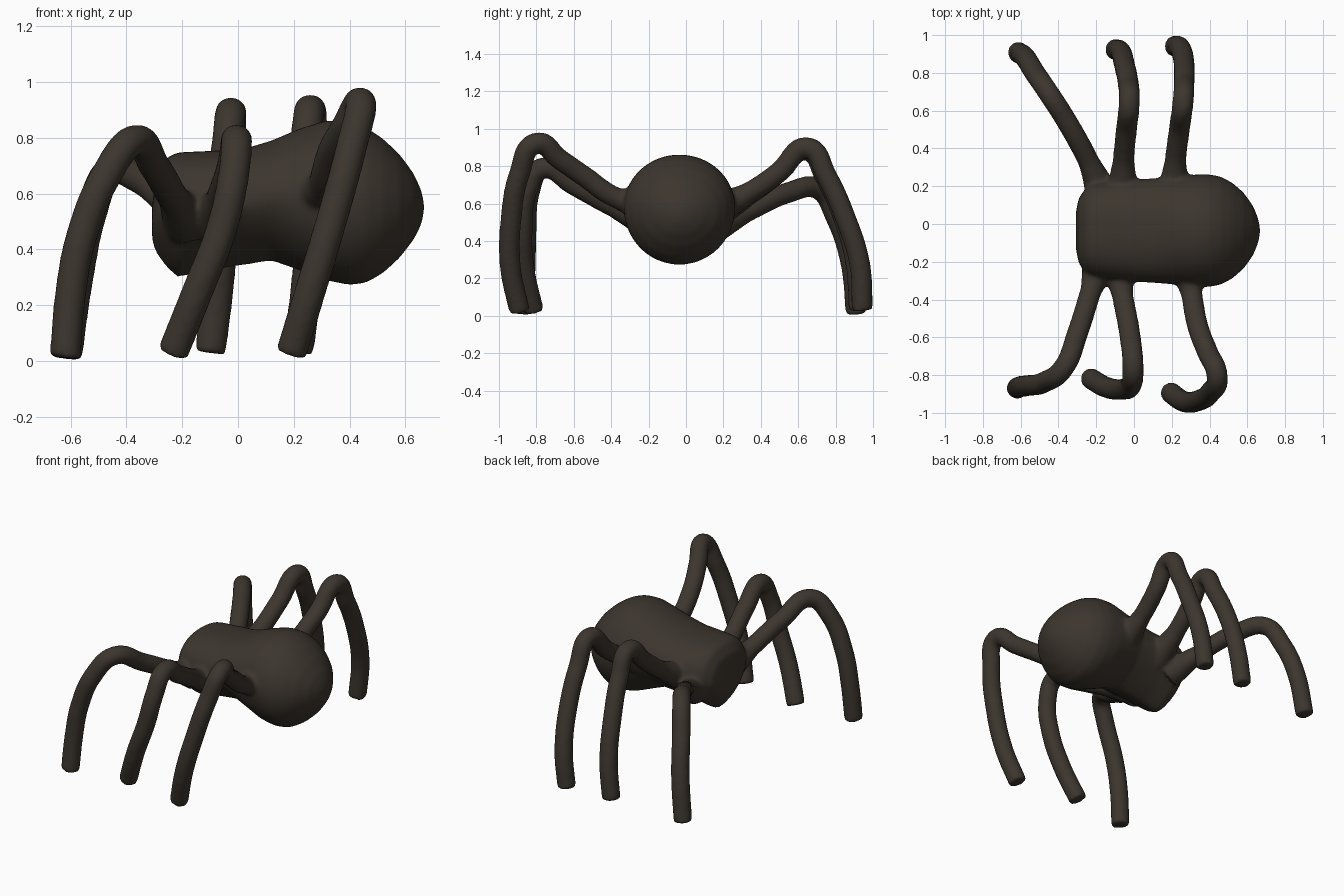
import bpy, bmesh, math

mat = bpy.data.materials.new("dark brown")
mat.diffuse_color = (0.045, 0.036, 0.027, 1)
parts = []


def spow(v, p):
    return math.copysign(abs(v) ** p, v)


# body: rings along x (x, top z, bottom z, half width, boxiness above, boxiness below)
rings = [
    (-0.308, 0.56, 0.43, 0.10, 2.2, 1.6), (-0.292, 0.67, 0.385, 0.175, 2.5, 1.5),
    (-0.255, 0.73, 0.335, 0.225, 2.5, 1.4), (-0.215, 0.748, 0.298, 0.25, 2.5, 1.35),
    (-0.10, 0.753, 0.325, 0.265, 2.4, 1.35), (0.02, 0.76, 0.343, 0.272, 2.3, 1.4),
    (0.12, 0.79, 0.36, 0.278, 2.1, 1.55), (0.22, 0.833, 0.325, 0.286, 2, 1.8),
    (0.32, 0.863, 0.288, 0.297, 2, 2), (0.40, 0.860, 0.272, 0.298, 2, 2),
    (0.46, 0.837, 0.28, 0.286, 2, 2), (0.52, 0.797, 0.315, 0.254, 2, 2),
    (0.58, 0.740, 0.37, 0.202, 2, 2), (0.63, 0.672, 0.435, 0.132, 2, 2),
    (0.656, 0.615, 0.485, 0.07, 2, 2), (0.668, 0.565, 0.535, 0.015, 2, 2),
]
N = 48
bm = bmesh.new()
loops = []
for x, top, bot, hw, eu, el in rings:
    mid = (top + bot) / 2 + 0.01
    loop = []
    for i in range(N):
        a = 2 * math.pi * i / N
        e = eu if math.sin(a) >= 0 else el
        h = top - mid if math.sin(a) >= 0 else mid - bot
        loop.append(bm.verts.new((x, -0.035 + hw * spow(math.cos(a), 2 / e),
                                  mid + h * spow(math.sin(a), 2 / e))))
    loops.append(loop)
for a, b in zip(loops, loops[1:]):
    for i in range(N):
        j = (i + 1) % N
        bm.faces.new((a[i], a[j], b[j], b[i]))
bm.faces.new(loops[0])
bm.faces.new(loops[-1])
bmesh.ops.recalc_face_normals(bm, faces=bm.faces)
me = bpy.data.meshes.new("insect_body")
bm.to_mesh(me)
bm.free()
body = bpy.data.objects.new("insect_body_and_legs", me)
bpy.context.collection.objects.link(body)
parts.append(body)

# legs: centre line of each from hip over the knee to the foot
legs = {
    "front_leg_right": [(-0.18, -0.20, 0.50), (-0.23, -0.36, 0.58), (-0.30, -0.58, 0.70),
                        (-0.375, -0.765, 0.79), (-0.47, -0.835, 0.67), (-0.56, -0.855, 0.45),
                        (-0.60, -0.86, 0.24), (-0.62, -0.87, 0.01)],
    "middle_leg_right": [(-0.09, -0.20, 0.50), (-0.06, -0.38, 0.58), (-0.02, -0.60, 0.70),
                         (-0.005, -0.77, 0.79), (-0.015, -0.85, 0.67), (-0.06, -0.875, 0.47),
                         (-0.145, -0.865, 0.25), (-0.235, -0.815, 0.025)],
    "rear_leg_right": [(0.28, -0.22, 0.60), (0.305, -0.37, 0.63), (0.34, -0.55, 0.75),
                       (0.39, -0.68, 0.84), (0.44, -0.80, 0.925), (0.405, -0.89, 0.76),
                       (0.34, -0.935, 0.52), (0.265, -0.94, 0.27), (0.19, -0.89, 0.025)],
    "front_leg_left": [(-0.16, 0.14, 0.47), (-0.24, 0.33, 0.56), (-0.36, 0.55, 0.66),
                       (-0.46, 0.705, 0.68), (-0.525, 0.80, 0.53), (-0.575, 0.88, 0.29),
                       (-0.615, 0.91, 0.01)],
    "middle_leg_left": [(-0.06, 0.14, 0.54), (-0.055, 0.34, 0.65), (-0.04, 0.50, 0.77),
                        (-0.025, 0.645, 0.89), (-0.03, 0.74, 0.75), (-0.05, 0.84, 0.53),
                        (-0.07, 0.91, 0.27), (-0.10, 0.925, 0.03)],
    "rear_leg_left": [(0.21, 0.14, 0.56), (0.22, 0.34, 0.66), (0.24, 0.50, 0.77),
                      (0.26, 0.65, 0.90), (0.265, 0.75, 0.75), (0.265, 0.85, 0.53),
                      (0.245, 0.93, 0.27), (0.215, 0.942, 0.03)],
}
for name, pts in legs.items():
    cu = bpy.data.curves.new(name, 'CURVE')
    cu.dimensions = '3D'
    cu.bevel_depth = 0.057
    cu.bevel_resolution = 6
    cu.use_fill_caps = True
    cu.resolution_u = 8
    sp = cu.splines.new('BEZIER')
    sp.bezier_points.add(len(pts) - 1)
    for i, (bp, p) in enumerate(zip(sp.bezier_points, pts)):
        bp.co = p
        bp.handle_left_type = bp.handle_right_type = 'AUTO'
        bp.radius = 1.6 if i == 0 else 1.0
    ob = bpy.data.objects.new(name, cu)
    bpy.context.collection.objects.link(ob)
    parts.append(ob)

# turn legs to meshes and join with the body
bpy.ops.object.select_all(action='DESELECT')
for ob in parts:
    ob.select_set(True)
bpy.context.view_layer.objects.active = body
bpy.ops.object.convert(target='MESH')
bpy.ops.object.join()

# fuse into one soft skin
rm = body.modifiers.new("fuse", 'REMESH')
rm.mode = 'VOXEL'
rm.voxel_size = 0.012
rm.use_smooth_shade = True
sm = body.modifiers.new("soften", 'SMOOTH')
sm.factor = 0.5
sm.iterations = 12
bpy.ops.object.modifier_apply(modifier="fuse")
bpy.ops.object.modifier_apply(modifier="soften")
body.data.materials.clear()
body.data.materials.append(mat)
for p in body.data.polygons:
    p.material_index = 0
    p.use_smooth = True
